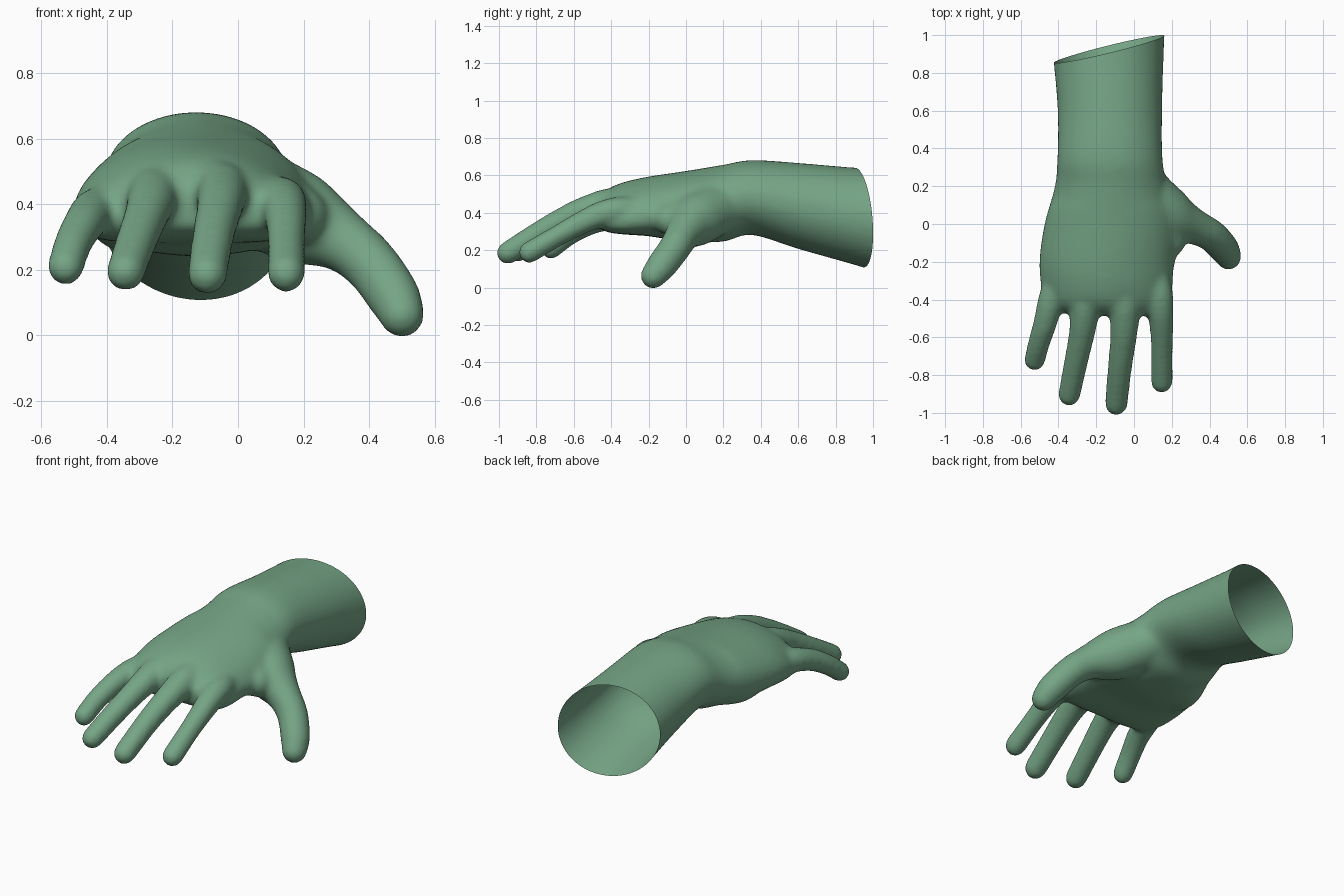
import bpy, bmesh, math
from mathutils import Vector

if "Cube" in bpy.data.objects:
    bpy.data.objects.remove(bpy.data.objects["Cube"])

SEG = 32
bm = bmesh.new()


def spline(rows, steps):
    """Catmull-Rom samples through rows of numbers."""
    out = []
    for i in range(len(rows) - 1):
        p0, p1 = rows[max(i - 1, 0)], rows[i]
        p2, p3 = rows[i + 1], rows[min(i + 2, len(rows) - 1)]
        for s in range(steps):
            t = s / steps
            out.append([0.5 * (2 * b + (c - a) * t + (2 * a - 5 * b + 4 * c - d) * t * t
                               + (3 * b - a - 3 * c + d) * t ** 3)
                        for a, b, c, d in zip(p0, p1, p2, p3)])
    return out + [list(rows[-1])]


def loft(rings):
    """Closed skin over a list of point rings."""
    vr = [[bm.verts.new(p) for p in ring] for ring in rings]
    for a, b in zip(vr, vr[1:]):
        for i in range(SEG):
            j = (i + 1) % SEG
            bm.faces.new((a[i], a[j], b[j], b[i]))
    bm.faces.new(vr[0][::-1])
    bm.faces.new(vr[-1])


def digit(rows):
    """Round tube through x, y, z, radius with a domed tip."""
    pts = spline(rows, 6)
    centres = [Vector(p[:3]) for p in pts]
    data = []
    for i, c in enumerate(centres):
        t = (centres[min(i + 1, len(pts) - 1)] - centres[max(i - 1, 0)]).normalized()
        data.append((c, t, pts[i][3]))
    c, t, r = data[-1]
    for k in range(1, 7):
        a = math.radians(14 * k)
        data.append((c + t * r * math.sin(a), t, r * math.cos(a)))
    rings = []
    for c, t, r in data:
        side = t.cross(Vector((0, 0, 1))).normalized()
        up = side.cross(t)
        rings.append([c + r * (math.cos(2 * math.pi * i / SEG) * side
                               + math.sin(2 * math.pi * i / SEG) * up) for i in range(SEG)])
    loft(rings)


# Forearm, wrist and palm: y, left x, right x, bottom z, top z, sideways arch
sections = [
    (1.10, -0.45, 0.168, 0.06, 0.635, 0.0),
    (0.90, -0.43, 0.158, 0.121, 0.642, 0.0),
    (0.60, -0.405, 0.150, 0.206, 0.667, 0.0),
    (0.35, -0.407, 0.152, 0.282, 0.682, 0.0),
    (0.20, -0.42, 0.175, 0.245, 0.657, 0.01),
    (0.00, -0.475, 0.22, 0.245, 0.624, 0.03),
    (-0.20, -0.503, 0.212, 0.275, 0.594, 0.055),
    (-0.34, -0.49, 0.203, 0.285, 0.562, 0.065),
    (-0.43, -0.45, 0.18, 0.30, 0.52, 0.055),
    (-0.482, -0.34, 0.14, 0.335, 0.455, 0.03),
]
rings = []
for y, x0, x1, z0, z1, arch in spline(sections, 5):
    ring = []
    for i in range(SEG):
        a = 2 * math.pi * i / SEG
        u, v = math.cos(a), math.sin(a)
        if y < 0.1:
            v = math.copysign(abs(v) ** 0.88, v)
        ring.append(((x0 + x1) / 2 + u * (x1 - x0) / 2, y,
                     (z0 + z1) / 2 + v * (z1 - z0) / 2 - arch * u * u))
    rings.append(ring)
loft(rings)

# Fingers from little to index, each starting buried in the palm
digit([(-0.39, -0.22, 0.40, 0.05), (-0.435, -0.38, 0.382, 0.068), (-0.469, -0.52, 0.342, 0.064),
       (-0.503, -0.63, 0.28, 0.059), (-0.526, -0.722, 0.208, 0.057)])
digit([(-0.235, -0.26, 0.44, 0.06), (-0.255, -0.40, 0.436, 0.078), (-0.265, -0.50, 0.407, 0.076),
       (-0.278, -0.59, 0.37, 0.069), (-0.307, -0.73, 0.295, 0.064),
       (-0.343, -0.905, 0.193, 0.06)])
digit([(-0.06, -0.26, 0.46, 0.06), (-0.052, -0.40, 0.452, 0.08), (-0.05, -0.50, 0.425, 0.079),
       (-0.057, -0.61, 0.385, 0.071), (-0.076, -0.77, 0.30, 0.065),
       (-0.094, -0.953, 0.185, 0.062)])
digit([(0.105, -0.20, 0.42, 0.05), (0.13, -0.35, 0.413, 0.073), (0.14, -0.45, 0.393, 0.071),
       (0.146, -0.55, 0.35, 0.064), (0.147, -0.68, 0.28, 0.058), (0.147, -0.838, 0.188, 0.059)])

# Thumb with its fleshy base, and the web towards the index finger
digit([(-0.02, 0.36, 0.45, 0.10), (0.07, 0.165, 0.415, 0.138), (0.19, 0.045, 0.355, 0.14),
       (0.32, -0.015, 0.287, 0.096), (0.408, -0.06, 0.213, 0.086),
       (0.475, -0.13, 0.118, 0.082), (0.5, -0.175, 0.062, 0.07)])
digit([(0.05, 0.02, 0.41, 0.09), (0.14, -0.05, 0.39, 0.10), (0.19, -0.09, 0.365, 0.085)])
digit([(0.10, -0.05, 0.40, 0.08), (0.135, -0.15, 0.385, 0.085), (0.14, -0.2, 0.385, 0.078)])

# Heel of the palm on the little finger side
digit([(-0.26, 0.20, 0.38, 0.09), (-0.34, 0.0, 0.375, 0.12), (-0.37, -0.18, 0.385, 0.09)])

bmesh.ops.recalc_face_normals(bm, faces=bm.faces)
mesh = bpy.data.meshes.new("hand")
bm.to_mesh(mesh)
bm.free()
hand = bpy.data.objects.new("hand", mesh)
bpy.context.collection.objects.link(hand)

# Fuse the parts into one soft skin
remesh = hand.modifiers.new("fuse", 'REMESH')
remesh.mode = 'VOXEL'
remesh.voxel_size = 0.012
smooth = hand.modifiers.new("soften", 'SMOOTH')
smooth.factor = 0.5
smooth.iterations = 28
skin = bpy.data.meshes.new_from_object(
    hand.evaluated_get(bpy.context.evaluated_depsgraph_get()))
hand.modifiers.clear()
hand.data = skin

# Slanted open cut at the forearm
bm = bmesh.new()
bm.from_mesh(skin)
bmesh.ops.bisect_plane(bm, geom=bm.verts[:] + bm.edges[:] + bm.faces[:],
                       plane_co=(-0.13, 0.926, 0.38), plane_no=(-0.242, 1, 0.075),
                       clear_outer=True)
for f in bm.faces:
    f.smooth = True
bm.to_mesh(skin)
bm.free()

green = bpy.data.materials.new("soft_green")
green.diffuse_color = (0.18, 0.376, 0.238, 1)
green.use_nodes = True
green.node_tree.nodes["Principled BSDF"].inputs["Base Color"].default_value = green.diffuse_color
skin.materials.clear()
skin.materials.append(green)
